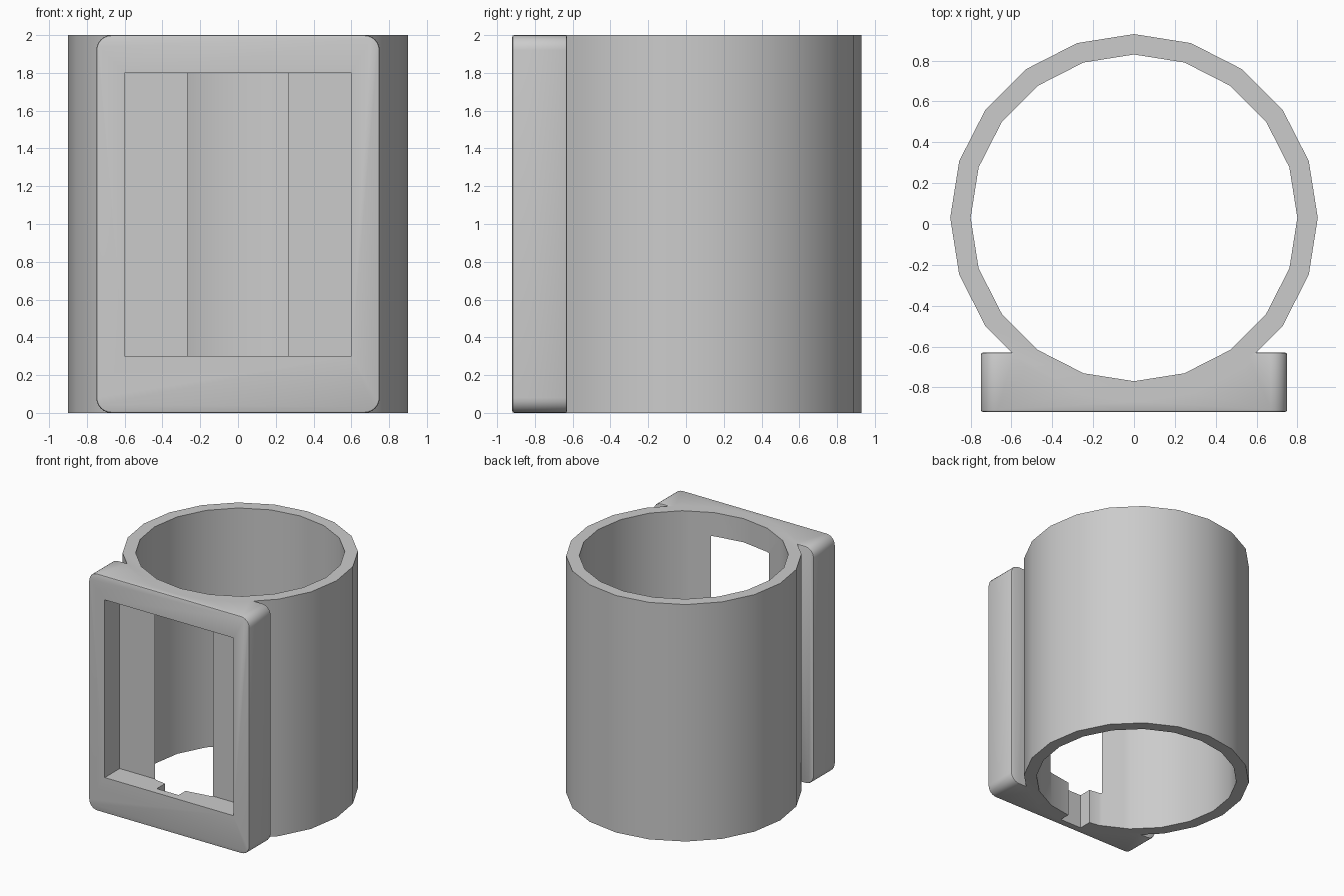
import bpy
import bmesh
from mathutils import Matrix, Vector

HEIGHT = 2.0
RING_Y = 0.03
SIDES = 20

cube = bpy.data.objects.get("Cube")
if cube:
    bpy.data.objects.remove(cube, do_unlink=True)

grey = bpy.data.materials.new("light_grey")
grey.use_nodes = True
colour = (0.6, 0.6, 0.6, 1.0)
grey.diffuse_color = colour
for node in grey.node_tree.nodes:
    if node.type == 'BSDF_PRINCIPLED':
        node.inputs["Base Color"].default_value = colour


def finish(name, bm):
    """Turn a bmesh into an object with the grey material."""
    mesh = bpy.data.meshes.new(name)
    bmesh.ops.recalc_face_normals(bm, faces=bm.faces)
    bm.to_mesh(mesh)
    bm.free()
    mesh.materials.append(grey)
    obj = bpy.data.objects.new(name, mesh)
    bpy.context.scene.collection.objects.link(obj)
    return obj


def cylinder(name, radius, low, high):
    bm = bmesh.new()
    bmesh.ops.create_cone(bm, cap_ends=True, segments=SIDES, radius1=radius,
                          radius2=radius, depth=high - low,
                          matrix=Matrix.Translation((0, RING_Y, (low + high) / 2)))
    return finish(name, bm)


def box_mesh(low, high):
    low, high = Vector(low), Vector(high)
    bm = bmesh.new()
    place = Matrix.Translation((low + high) / 2) @ Matrix.Diagonal((high - low).to_4d())
    bmesh.ops.create_cube(bm, size=1, matrix=place)
    return bm


def box(name, low, high):
    return finish(name, box_mesh(low, high))


def rounded_plate(name, low, high, corner, rim):
    """Slab along y with rounded corners and finely softened rims."""
    bm = box_mesh(low, high)
    along_y = [e for e in bm.edges
               if abs(e.verts[0].co.y - e.verts[1].co.y) > 0.1]
    bmesh.ops.bevel(bm, geom=along_y, offset=corner, segments=6,
                    profile=0.5, affect='EDGES')
    rims = [e for e in bm.edges
            if abs(e.verts[0].co.y - e.verts[1].co.y) < 0.001]
    bmesh.ops.bevel(bm, geom=rims, offset=rim, segments=2,
                    profile=0.5, affect='EDGES')
    return finish(name, bm)


def combine(target, tool, operation):
    """Apply an exact boolean and discard the tool."""
    mod = target.modifiers.new(tool.name, 'BOOLEAN')
    mod.operation = operation
    mod.solver = 'EXACT'
    mod.object = tool
    bpy.context.view_layer.objects.active = target
    bpy.ops.object.modifier_apply(modifier=mod.name)
    bpy.data.objects.remove(tool, do_unlink=True)


# Tube wall with the front plate fused on
body = cylinder("tube_with_window_frame", 0.9, 0, HEIGHT)
plate = rounded_plate("front_plate", (-0.75, -0.92, 0), (0.75, -0.63, HEIGHT), 0.08, 0.01)
combine(body, plate, 'UNION')

# Bore through the tube, which also breaks into the window recess
combine(body, cylinder("bore", 0.8, -0.1, HEIGHT + 0.1), 'DIFFERENCE')

# Rectangular window recess in the plate
combine(body, box("window_recess", (-0.6, -1.0, 0.3), (0.6, -0.72, 1.8)), 'DIFFERENCE')

# Narrow channel in the lower sill, open to the bottom and the bore
combine(body, box("sill_channel", (-0.16, -0.855, -0.1), (0.045, -0.6, 0.35)), 'DIFFERENCE')

# Smooth shading on the curved walls, crisp at the cuts
bpy.ops.object.select_all(action='DESELECT')
body.select_set(True)
bpy.context.view_layer.objects.active = body
bpy.ops.object.shade_smooth_by_angle(angle=0.52)
